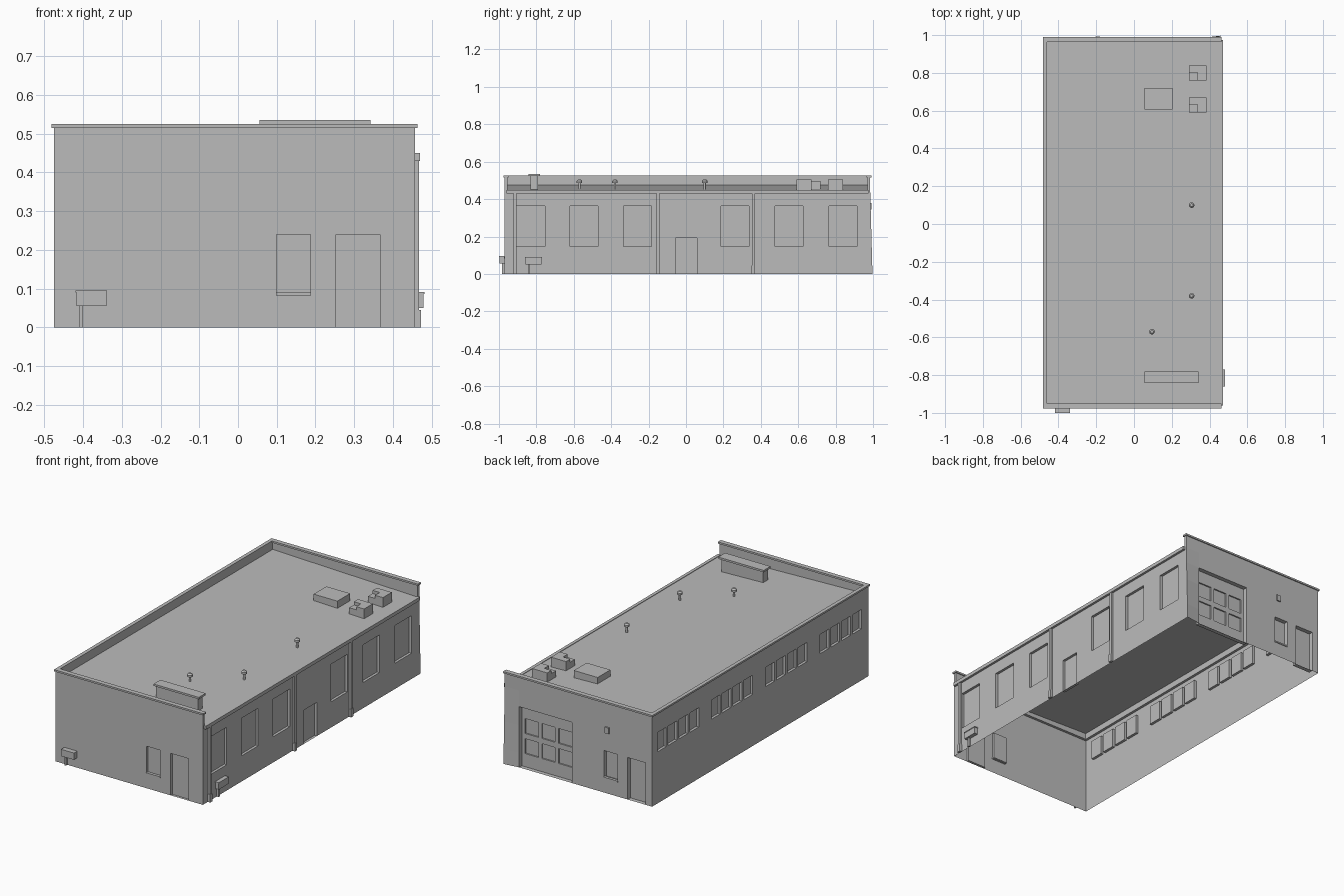
import bpy, bmesh
from mathutils import Vector

cube = bpy.data.objects.get("Cube")
if cube:
    bpy.data.objects.remove(cube, do_unlink=True)

grey = bpy.data.materials.new("plain_grey")
grey.use_nodes = True
colour = (0.5, 0.5, 0.5, 1)
grey.diffuse_color = colour
grey.node_tree.nodes["Principled BSDF"].inputs["Base Color"].default_value = colour

# Main dimensions
LEFT, RIGHT, FRONT, BACK = -0.475, 0.457, -0.97, 0.985
EAVE, TOP, CAP = 0.44, 0.515, 0.525
ROOF_HIGH, ROOF_LOW = 0.475, 0.447


def finish(name, bm):
    mesh = bpy.data.meshes.new(name)
    bm.to_mesh(mesh)
    bm.free()
    mesh.materials.append(grey)
    obj = bpy.data.objects.new(name, mesh)
    bpy.context.collection.objects.link(obj)
    return obj


def box(name, x, y, z):
    bm = bmesh.new()
    bmesh.ops.create_cube(bm, size=1)
    for v in bm.verts:
        v.co = [a + (b - a) * (c + 0.5) for c, (a, b) in zip(v.co, (x, y, z))]
    return finish(name, bm)


def cylinder(bm, x, y, z0, z1, r0, r1):
    ret = bmesh.ops.create_cone(bm, cap_ends=True, segments=12,
                                radius1=r0, radius2=r1, depth=z1 - z0)
    bmesh.ops.translate(bm, verts=ret["verts"], vec=(x, y, (z0 + z1) / 2))


def place(side, u, v, d):
    """Point on a wall: u along it, v up, d inwards."""
    if side == "front":
        return Vector((u, FRONT + d, v))
    if side == "left":
        return Vector((LEFT + d, u, v))
    p = Vector((u, BACK - d, v)) if side == "back" else Vector((RIGHT - d, u, v))
    # The rear corner pier leans out at its foot
    if p.y > BACK - 0.05:
        p.y += 0.012 * (1 - v / EAVE) * max(0, (p.x - 0.366) / (RIGHT - 0.366))
    return p


def wall(name, side, span, height, openings, depth, base=0.0, backed=True):
    """Flat wall with recessed openings given as (u0, u1, v0, v1)."""
    bm = bmesh.new()
    flip = side in ("back", "left")

    def face(points):
        verts = [bm.verts.new(place(side, *p)) for p in points]
        bm.faces.new(verts[::-1] if flip else verts)

    us = sorted(set(span) | {u for o in openings for u in o[:2]})
    vs = sorted(set(height) | {v for o in openings for v in o[2:]})
    for a, b in zip(us, us[1:]):
        for c, d in zip(vs, vs[1:]):
            if any(o[0] <= a and b <= o[1] and o[2] <= c and d <= o[3] for o in openings):
                continue
            face([(a, c, base), (b, c, base), (b, d, base), (a, d, base)])
    deep = base + depth
    for a, b, c, d in openings:
        ring = [(a, c), (b, c), (b, d), (a, d)]
        for p, q in zip(ring, ring[1:] + ring[:1]):
            face([(*p, base), (*q, base), (*q, deep), (*p, deep)])
        if backed:
            face([(*p, deep) for p in ring])
    bmesh.ops.remove_doubles(bm, verts=bm.verts, dist=0.0002)
    return finish(name, bm)


# Front wall with a window and a door
front_window = (0.1, 0.187, 0.085, 0.24)
wall("front_wall", "front", (LEFT, RIGHT), (0, EAVE),
     [front_window, (0.253, 0.367, 0, 0.24)], 0.015)

# Right-hand long wall with six tall windows and a door
tall = [(c - 0.075, c + 0.075, 0.147, 0.362)
        for c in (-0.83, -0.545, -0.26, 0.261, 0.55, 0.84)]
wall("street_wall", "right", (FRONT, BACK), (0, EAVE),
     tall + [(-0.055, 0.06, 0, 0.193)], 0.015)

# Opposite long wall with four groups of four small windows
small = []
for start in (-0.906, -0.415, 0.076, 0.563):
    for i in range(4):
        u = start + i * 0.098
        small.append((u, u + 0.08, 0.295, 0.405))
wall("strip_window_wall", "left", (FRONT, BACK), (0, EAVE), small, 0.015)

# Back wall with a garage opening, a window and a door
garage = (0.03, 0.366, 0, 0.347)
back_window = (-0.257, -0.17, 0.085, 0.24)
wall("back_wall", "back", (LEFT, RIGHT), (0, EAVE),
     [back_window, (-0.434, -0.32, 0, 0.24)], 0.015).hide_render = False
bpy.data.objects.remove(bpy.data.objects["back_wall"], do_unlink=True)
wall("back_wall", "back", (LEFT, RIGHT), (0, EAVE),
     [garage, back_window, (-0.434, -0.32, 0, 0.24)], 0.025, backed=False)
for name, o in (("back_window_pane", back_window),
                ("back_door", (-0.434, -0.32, 0, 0.24))):
    wall(name, "back", o[:2], o[2:], [], 0, base=0.025)

# Garage door with two rows of three panels
panels = [(u, u + 0.085, v, v + 0.085)
          for u in (0.05, 0.155, 0.26) for v in (0.075, 0.19)]
wall("garage_door", "back", garage[:2], garage[2:], panels, 0.008, base=0.025)

# Sills and wall lamp
box("front_window_sill", (0.098, 0.189), (FRONT - 0.004, FRONT + 0.012), (0.082, 0.09))
box("back_window_sill", (-0.259, -0.168), (BACK - 0.012, BACK + 0.004), (0.082, 0.09))
box("wall_lamp", (-0.205, -0.18), (BACK - 0.002, BACK + 0.008), (0.345, 0.38))

# Sloping roof
bm = bmesh.new()
bm.faces.new([bm.verts.new(p) for p in (
    (LEFT, FRONT, ROOF_HIGH), (RIGHT, FRONT, ROOF_LOW),
    (RIGHT, BACK, ROOF_LOW), (LEFT, BACK, ROOF_HIGH))])
finish("roof", bm)

# Parapets on three sides, each with a coping
T, O = 0.015, 0.006
for name, x, y in (
        ("front", (LEFT, RIGHT), (FRONT, FRONT + T)),
        ("back", (LEFT, RIGHT), (BACK - T, BACK)),
        ("left", (LEFT, LEFT + T), (FRONT + T, BACK - T))):
    box(name + "_parapet", x, y, (EAVE, TOP))
    grow = (O, O) if name != "left" else (O, 0)
    ends = O if name != "left" else -O
    box(name + "_coping", (x[0] - grow[0], x[1] + grow[1]),
        (y[0] - ends, y[1] + ends), (TOP, CAP))

# Eave gutter and downspouts
box("gutter", (RIGHT - 0.005, 0.47), (FRONT + 0.01, BACK - 0.01), (0.43, 0.45))
for y in (-0.915, -0.15, 0.36):
    box("downspout", (RIGHT - 0.001, 0.468), (y - 0.008, y + 0.008), (0.03, 0.43))
    box("downspout_foot", (RIGHT - 0.001, 0.472), (y - 0.011, y + 0.009), (0, 0.045))

# Utility boxes on legs
box("front_meter_box", (-0.417, -0.34), (-0.998, FRONT), (0.055, 0.09))
box("front_meter_lid", (-0.419, -0.338), (-1.0, FRONT), (0.09, 0.095))
box("front_meter_leg", (-0.409, -0.4), (-0.983, FRONT), (0, 0.055))
box("side_meter_box", (RIGHT, 0.479), (-0.858, -0.772), (0.05, 0.086))
box("side_meter_lid", (RIGHT, 0.481), (-0.86, -0.77), (0.086, 0.091))
box("side_meter_leg", (RIGHT, 0.468), (-0.845, -0.833), (0, 0.05))

# Rooftop plant
box("roof_hatch", (0.055, 0.205), (0.605, 0.72), (0.445, 0.496))
for y in (0.59, 0.76):
    box("cooling_unit", (0.335, 0.385), (y, y + 0.08), (0.44, 0.505))
    box("cooling_unit_duct", (0.29, 0.335), (y, y + 0.042), (0.44, 0.487))
    box("cooling_unit_intake", (0.29, 0.335), (y + 0.042, y + 0.08), (0.44, 0.505))
box("chimney", (0.065, 0.33), (-0.832, -0.79), (0.44, 0.524))
box("chimney_cap", (0.055, 0.342), (-0.842, -0.78), (0.524, 0.535))

# Mushroom vents
for x, y in ((0.305, 0.1), (0.305, -0.38), (0.095, -0.57)):
    bm = bmesh.new()
    cylinder(bm, x, y, 0.44, 0.488, 0.006, 0.006)
    cylinder(bm, x, y, 0.486, 0.497, 0.015, 0.015)
    cylinder(bm, x, y, 0.497, 0.504, 0.015, 0.008)
    finish("roof_vent", bm)
